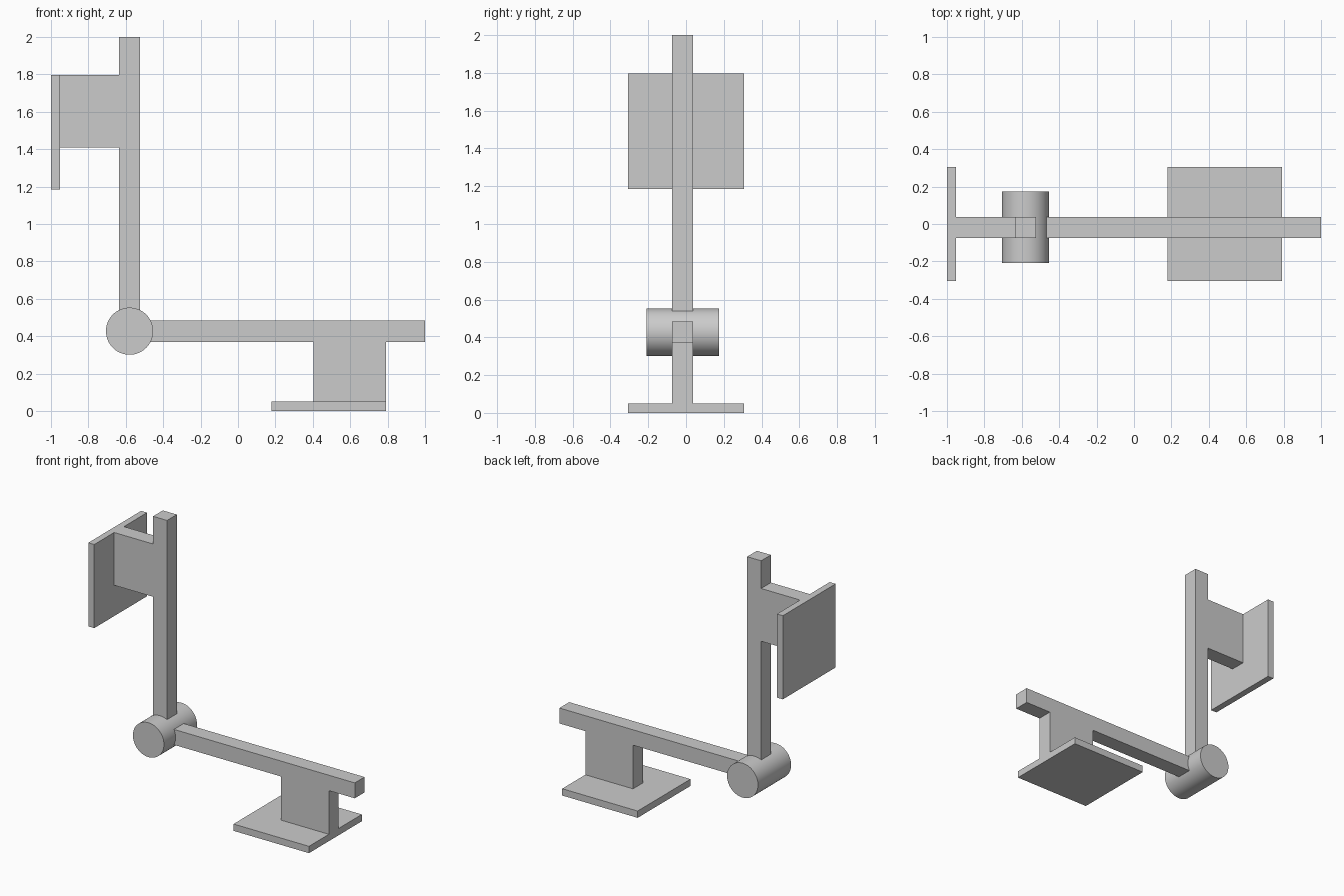
import bpy
import math

cube = bpy.data.objects.get("Cube")
if cube:
    bpy.data.objects.remove(cube, do_unlink=True)

# Single plain grey
grey = bpy.data.materials.new("plain_grey")
grey.use_nodes = True
colour = (0.6, 0.6, 0.6, 1.0)
grey.diffuse_color = colour
grey.node_tree.nodes["Principled BSDF"].inputs["Base Color"].default_value = colour

BAR_Y = (-0.075, 0.038)    # shared thickness of arms and webs
PLATE_Y = (-0.306, 0.306)  # width of both end plates
HUB_X, HUB_Z = -0.58, 0.427


def box(name, xs, ys, zs):
    spans = (xs, ys, zs)
    bpy.ops.mesh.primitive_cube_add(size=1, location=[(a + b) / 2 for a, b in spans])
    obj = bpy.context.object
    obj.name = name
    obj.scale = [b - a for a, b in spans]
    bpy.ops.object.transform_apply(location=False, rotation=False, scale=True)
    obj.data.materials.append(grey)
    return obj


# Pivot cylinder where the two arms meet
bpy.ops.mesh.primitive_cylinder_add(
    vertices=64, radius=0.126, depth=0.383,
    location=(HUB_X, -0.018, HUB_Z), rotation=(math.pi / 2, 0, 0))
hub = bpy.context.object
hub.name = "pivot_hub"
hub.data.materials.append(grey)
bpy.ops.object.shade_smooth_by_angle(angle=math.radians(30))

# Upright arm with its side web and plate
box("upright_arm", (-0.636, -0.523), BAR_Y, (HUB_Z, 2.0))
box("upper_web", (-0.952, -0.636), BAR_Y, (1.41, 1.797))
box("upper_plate", (-1.0, -0.952), PLATE_Y, (1.184, 1.797))

# Level arm with its hanging web and base plate
box("level_arm", (HUB_X, 1.0), BAR_Y, (0.37, 0.483))
box("lower_web", (0.403, 0.79), BAR_Y, (0.05, 0.37))
box("base_plate", (0.178, 0.79), PLATE_Y, (0.0, 0.05))
